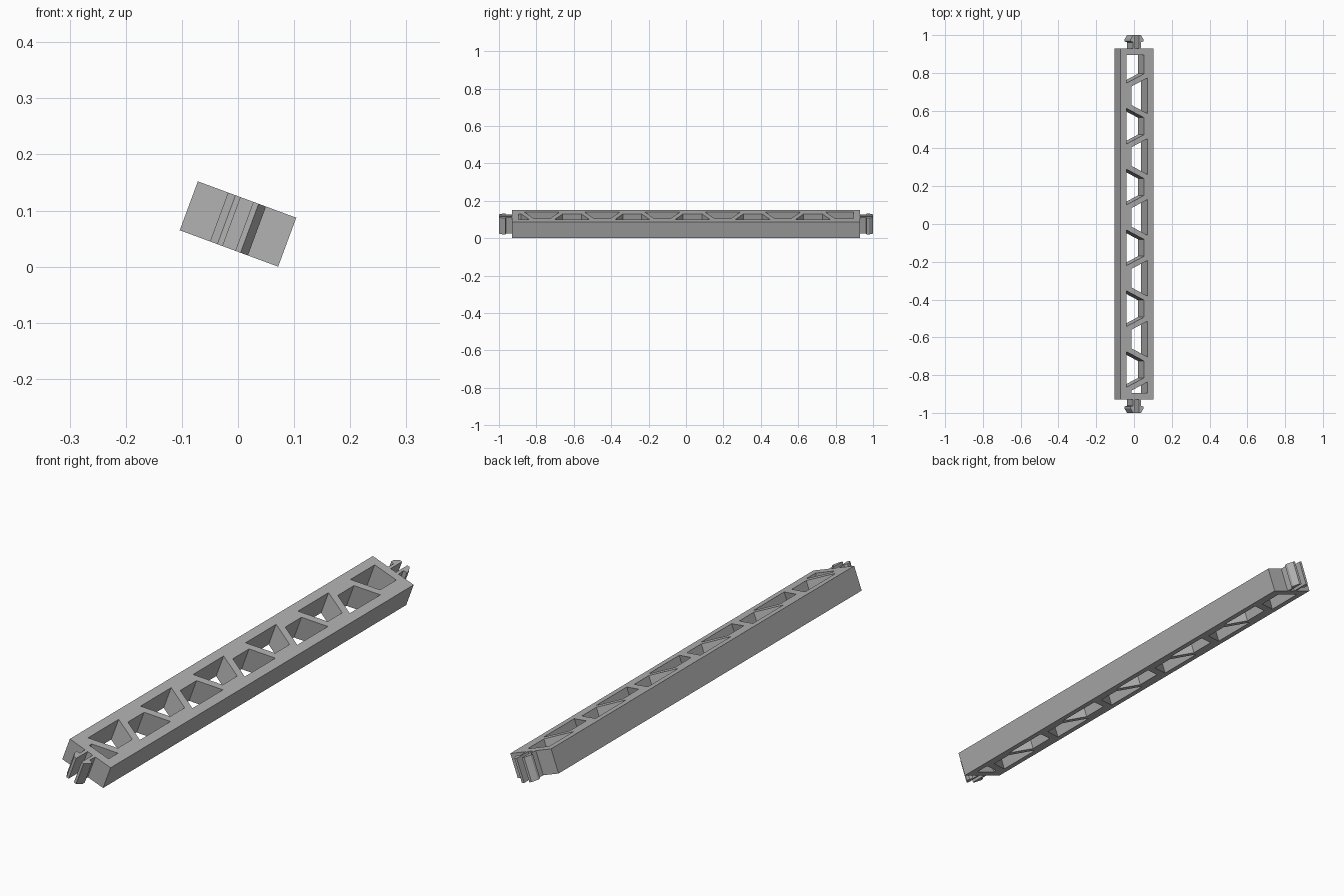
import bpy
from math import radians

if "Cube" in bpy.data.objects:
    bpy.data.objects.remove(bpy.data.objects["Cube"], do_unlink=True)

WIDTH, THICK, TILT = 0.187, 0.093, radians(20.3)
BODY_END, HOLE_END = 0.93, 0.895
PITCH, SLOPE = 0.322, 0.5
HALF = 0.094            # half length of a hole along its long side

grey = bpy.data.materials.new("mid grey")
grey.use_nodes = True
COLOUR = (0.45, 0.45, 0.45, 1)
grey.diffuse_color = COLOUR
grey.node_tree.nodes["Principled BSDF"].inputs["Base Color"].default_value = COLOUR


def plate(name, outlines):
    """Extrude flat outlines (first outer, rest holes) through the beam thickness."""
    curve = bpy.data.curves.new(name + "_outline", "CURVE")
    curve.dimensions = "2D"
    curve.fill_mode = "BOTH"
    curve.extrude = THICK / 2
    for pts in outlines:
        spline = curve.splines.new("POLY")
        spline.points.add(len(pts) - 1)
        for p, (u, y) in zip(spline.points, pts):
            p.co = (u, y, 0, 1)
        spline.use_cyclic_u = True
    helper = bpy.data.objects.new(name + "_helper", curve)
    bpy.context.collection.objects.link(helper)
    deps = bpy.context.evaluated_depsgraph_get()
    mesh = bpy.data.meshes.new_from_object(helper.evaluated_get(deps))
    bpy.data.objects.remove(helper, do_unlink=True)
    mesh.name = name
    mesh.materials.clear()
    mesh.materials.append(grey)
    for poly in mesh.polygons:
        poly.use_smooth = False
    obj = bpy.data.objects.new(name, mesh)
    obj.rotation_euler = (0, TILT, 0)
    obj.location.z = 0.076
    bpy.context.collection.objects.link(obj)


def hole(centre, wide_u, narrow_u):
    """Trapezoid opening, clipped flat at the beam ends."""
    short = HALF - SLOPE * abs(narrow_u - wide_u)
    low, high = centre - HALF, centre + HALF
    low2, high2 = centre - short, centre + short
    if low < -HOLE_END:
        low = low2 = -HOLE_END
    if high > HOLE_END:
        high = high2 = HOLE_END
    return [(wide_u, low), (narrow_u, low2), (narrow_u, high2), (wide_u, high)]


# Truss beam with alternating openings
w = WIDTH / 2
outlines = [[(-w, -BODY_END), (w, -BODY_END), (w, BODY_END), (-w, BODY_END)]]
for k in range(6):
    c = 0.84 - PITCH * k
    outlines.append(hole(c, -0.059, 0.04))
    outlines.append(hole(c - PITCH / 2, 0.058, -0.03))
plate("truss_beam", outlines)

# Barbed snap prongs, a pair at each end
prong = [(0.012, 0.92), (0.024, 0.92), (0.022, 0.962), (0.036, 0.966),
         (0.036, 0.978), (0.022, 1.0), (0.012, 1.0)]
for end, sy in (("front", -1), ("back", 1)):
    for side, sx in (("right", -1), ("left", 1)):
        plate(f"{end}_{side}_prong", [[(sx * u, sy * y) for u, y in prong]])
